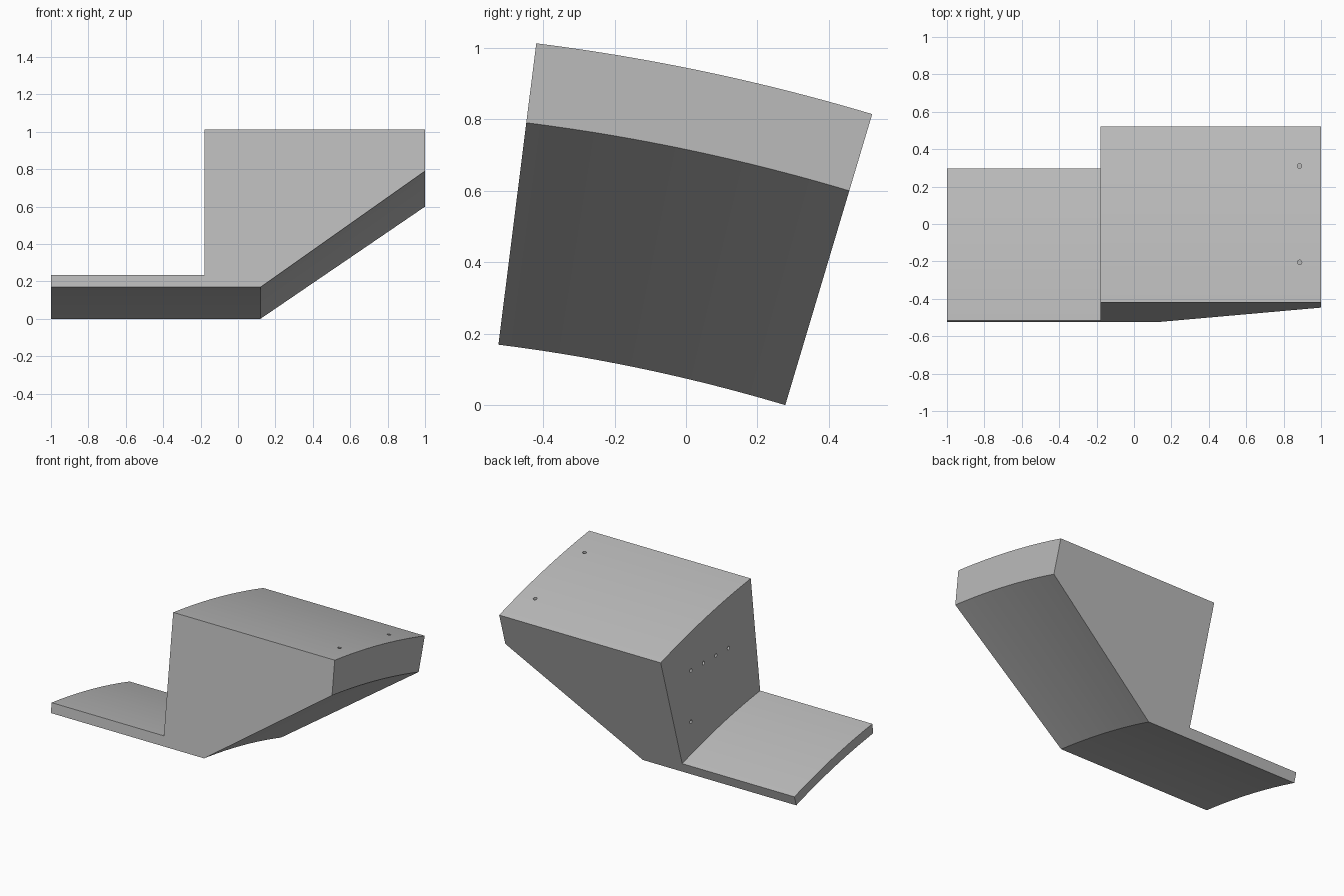
import bpy, bmesh
from math import sin, cos, radians
from mathutils import Vector

cube = bpy.data.objects.get("Cube")
if cube:
    bpy.data.objects.remove(cube, do_unlink=True)

grey = bpy.data.materials.new("plain grey")
grey.use_nodes = True
colour = (0.5, 0.5, 0.5, 1)
grey.diffuse_color = colour
grey.node_tree.nodes["Principled BSDF"].inputs["Base Color"].default_value = colour


def add_object(name, bm):
    bmesh.ops.recalc_face_normals(bm, faces=bm.faces)
    mesh = bpy.data.meshes.new(name)
    bm.to_mesh(mesh)
    bm.free()
    mesh.materials.append(grey)
    obj = bpy.data.objects.new(name, mesh)
    bpy.context.collection.objects.link(obj)
    return obj


# Bracket body: an (x, radius) profile swept through a shallow arc about the x direction
AXIS_Y, AXIS_Z = -1.1445, -4.762
START, END, STEPS = radians(7.16), radians(16.63), 24
profile = [(-1, 4.97), (0.12, 4.97), (1, 5.596), (1, 5.82), (-0.18, 5.82), (-0.18, 5.036), (-1, 5.036)]

bm = bmesh.new()
rings = []
for i in range(STEPS + 1):
    a = START + (END - START) * i / STEPS
    rings.append([bm.verts.new((x, AXIS_Y + r * sin(a), AXIS_Z + r * cos(a))) for x, r in profile])
for r0, r1 in zip(rings, rings[1:]):
    for k in range(len(profile)):
        n = (k + 1) % len(profile)
        bm.faces.new((r0[k], r0[n], r1[n], r1[k]))
bm.faces.new(rings[0])
bm.faces.new(rings[-1])
# Merge the flat strips of the upright walls
bmesh.ops.dissolve_limit(bm, angle_limit=radians(0.05), verts=bm.verts, edges=bm.edges)
body = add_object("bracket_body", bm)

# Drilled screw holes: (centre, drilling direction)
holes = [((0.885, y, AXIS_Z + (5.82 ** 2 - (y - AXIS_Y) ** 2) ** 0.5), "Z") for y in (0.31, -0.205)]
holes += [((-0.18, 0.205 - 0.13 * i, 0.643), "X") for i in range(4)]
holes += [((-0.18, y, 0.305), "X") for y in (0.205, -0.187)]

bm = bmesh.new()
for centre, axis in holes:
    made = bmesh.ops.create_cone(bm, cap_ends=True, segments=20, radius1=0.012, radius2=0.012, depth=0.16)
    direction = Vector((1, 0, 0)) if axis == "X" else Vector((0, 0, 1))
    turn = direction.to_track_quat("Z", "Y").to_matrix()
    for v in made["verts"]:
        v.co = turn @ v.co + Vector(centre)
cutter = add_object("hole_cutter", bm)
cutter.hide_render = True
cutter.hide_set(True)

cut = body.modifiers.new("holes", "BOOLEAN")
cut.operation = "DIFFERENCE"
cut.solver = "EXACT"
cut.object = cutter

# Apply the cut and drop the helper
bpy.context.view_layer.update()
result = bpy.data.meshes.new_from_object(body.evaluated_get(bpy.context.evaluated_depsgraph_get()))
body.modifiers.clear()
body.data = result
bpy.data.objects.remove(cutter, do_unlink=True)
